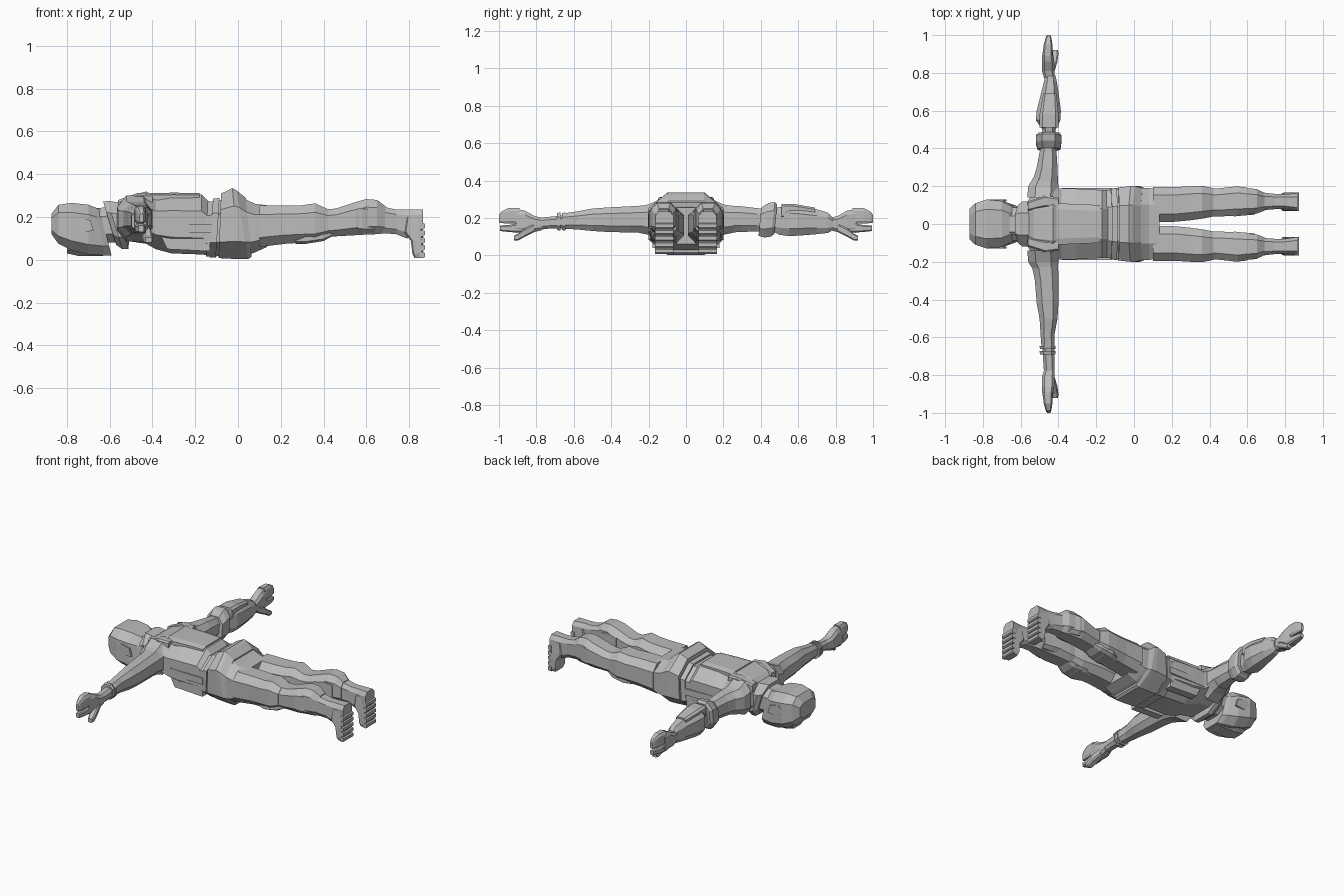
import bpy, bmesh, math
from mathutils import Vector

grey = bpy.data.materials.new("plain_grey")
grey.diffuse_color = (0.5, 0.5, 0.5, 1)
ORDER = {"x": (0, 1, 2), "y": (1, 0, 2), "z": (2, 0, 1)}


def loft(name, axis, sections, cut=0.5, mirror=False):
    """Faceted tube; each section is (position, a0, a1, b0, b1[, shear])."""
    bm = bmesh.new()
    rings = []
    k = 1 - cut
    shape = [(1, k), (k, 1), (-k, 1), (-1, k), (-1, -k), (-k, -1), (k, -1), (1, -k)]
    for s in sections:
        pos, a0, a1, b0, b1 = s[:5]
        shear = s[5] if len(s) > 5 else 0
        ring = []
        for u, v in shape:
            p = [0, 0, 0]
            i, j, m = ORDER[axis]
            p[j] = (a0 + a1) / 2 + u * (a1 - a0) / 2
            p[m] = (b0 + b1) / 2 + v * (b1 - b0) / 2
            p[i] = pos + shear * v * (b1 - b0) / 2
            ring.append(bm.verts.new(p))
        rings.append(ring)
    for r0, r1 in zip(rings, rings[1:]):
        for n in range(8):
            bm.faces.new((r0[n], r0[(n + 1) % 8], r1[(n + 1) % 8], r1[n]))
    bm.faces.new(rings[0])
    bm.faces.new(rings[-1])
    return finish(name, bm, mirror)


def prism(name, outline, y0, y1, mirror=False):
    """Outline in x and z, extruded along y."""
    bm = bmesh.new()
    a = [bm.verts.new((x, y0, z)) for x, z in outline]
    b = [bm.verts.new((x, y1, z)) for x, z in outline]
    bm.faces.new(a)
    bm.faces.new(b)
    n = len(a)
    for i in range(n):
        bm.faces.new((a[i], a[(i + 1) % n], b[(i + 1) % n], b[i]))
    return finish(name, bm, mirror)


def finish(name, bm, mirror):
    bmesh.ops.recalc_face_normals(bm, faces=bm.faces)
    me = bpy.data.meshes.new(name)
    bm.to_mesh(me)
    bm.free()
    me.materials.append(grey)
    ob = bpy.data.objects.new(name, me)
    bpy.context.collection.objects.link(ob)
    if mirror:
        mod = ob.modifiers.new("other_side", "MIRROR")
        mod.use_axis = (False, True, False)
        mod.use_mirror_merge = False
    return ob


# Head, ears, neck and collar
loft("head", "x", [(-0.872, -.08, .08, .12, .215), (-0.84, -.11, .11, .075, .257),
                   (-0.78, -.13, .13, .045, .266), (-0.70, -.122, .122, .025, .258),
                   (-0.645, -.10, .10, .02, .245, -.2), (-0.618, -.085, .085, .02, .235, -.25)], .4)
prism("ear", [(-.78, .17), (-.75, .2), (-.69, .185), (-.675, .135), (-.74, .13)], .118, .13, True)
loft("jaw", "x", [(-.80, -.06, .06, .03, .12), (-.74, -.07, .07, .017, .12),
                  (-.64, -.065, .065, .017, .12), (-.605, -.05, .05, .025, .1)], .4)
loft("neck", "x", [(-.68, -.085, .085, .08, .24), (-.56, -.09, .09, .08, .25)])
loft("collar", "x", [(-.60, -.10, .10, .07, .272, -.3), (-.575, -.118, .118, .05, .275, -.3),
                     (-.54, -.118, .118, .05, .27, -.25), (-.51, -.09, .09, .08, .27)])

# Torso and jacket
loft("torso", "x", [(-.57, -.11, .11, .10, .26), (-.53, -.17, .17, .09, .29),
                    (-.43, -.195, .195, .075, .32), (-.385, -.187, .187, .05, .295),
                    (-.31, -.187, .187, .03, .306), (-.17, -.18, .18, .025, .305),
                    (-.125, -.175, .175, .02, .26)], .55)
prism("side_panel", [(-.38, .125), (-.36, .17), (-.12, .165), (-.12, .125)], .17, .19, True)
prism("chest_pocket", [(-.33, .05), (-.36, .11), (-.13, .11), (-.13, .04)], .13, .178, True)
loft("shoulder_strap", "x", [(-.56, .07, .12, .2, .28), (-.47, .09, .15, .25, .312),
                             (-.40, .08, .14, .25, .306)], .3, True)
loft("back_panel", "x", [(-.41, -.11, .11, .25, .312), (-.30, -.105, .105, .25, .314),
                         (-.18, -.1, .1, .25, .312)], .3)

# Waist bands and hip skirt
loft("waist", "x", [(-.15, -.18, .18, .015, .27), (.0, -.185, .185, .02, .29)])
loft("upper_belt", "x", [(-.125, -.185, .185, .012, .285, .06), (-.095, -.19, .19, .01, .29, .06)])
loft("belt", "x", [(-.085, -.193, .193, .008, .31, .04), (-.01, -.2, .2, .003, .335, -.1),
                   (.02, -.2, .2, .003, .325, -.17), (.05, -.19, .19, .015, .29, -.1)])
loft("hips", "x", [(.02, -.19, .19, .015, .29), (.08, -.19, .19, .035, .262),
                   (.135, -.185, .185, .06, .255)], .45)

# Legs
loft("thigh", "x", [(.10, .01, .195, .06, .255), (.22, .012, .195, .075, .255),
                    (.30, .02, .2, .08, .255), (.36, .028, .202, .08, .264),
                    (.42, .04, .19, .105, .237)], .45, True)
loft("knee_pad", "x", [(.27, .06, .17, .075, .14), (.32, .05, .19, .075, .15),
                       (.40, .06, .185, .088, .15), (.44, .07, .17, .11, .15)], .3, True)
loft("shin", "x", [(.40, .04, .185, .105, .235), (.46, .04, .19, .11, .24),
                   (.55, .045, .2, .115, .27), (.60, .05, .19, .118, .284),
                   (.65, .055, .185, .12, .28), (.69, .07, .165, .125, .25)], .45, True)
loft("boot_cuff", "x", [(.53, .04, .197, .13, .245), (.58, .045, .197, .125, .26),
                        (.64, .05, .18, .125, .25)], .3, True)
loft("ankle", "x", [(.67, .072, .168, .125, .25), (.74, .078, .16, .12, .235),
                    (.79, .08, .157, .1, .235), (.865, .068, .163, .12, .235)], .4, True)
loft("foot", "z", [(.008, .825, .864, .075, .158), (.03, .815, .864, .068, .165),
                   (.09, .808, .864, .068, .167), (.13, .775, .864, .07, .165),
                   (.2, .785, .864, .075, .16)], .25, True)
for n in range(5):
    z = .008 + n * .034
    prism("sole_tread", [(.85, z), (.868, z), (.874, z + .006), (.874, z + .024),
                         (.868, z + .028), (.85, z + .028)], .068, .166, True)

# Shoulders and upper arms
loft("shoulder", "y", [(.14, -.565, -.4, .085, .30), (.2, -.56, -.4, .11, .272),
                       (.25, -.53, -.405, .12, .262)], .5, True)
loft("left_sleeve", "y", [(-.2, -.545, -.402, .12, .268), (-.3, -.525, -.4, .122, .262),
                          (-.42, -.515, -.4, .125, .256), (-.5, -.5, -.405, .13, .25),
                          (-.58, -.495, -.42, .138, .235), (-.65, -.49, -.42, .142, .225)])
for y in (-.645, -.672):
    loft("wrist_band", "y", [(y - .018, -.498, -.417, .135, .226), (y, -.5, -.415, .132, .23)])
loft("left_forearm", "y", [(-.64, -.485, -.42, .145, .215), (-.74, -.48, -.42, .142, .205),
                           (-.8, -.475, -.42, .135, .2)])
loft("right_sleeve", "y", [(.2, -.545, -.402, .12, .268), (.3, -.515, -.405, .125, .262),
                           (.38, -.5, -.41, .128, .252), (.42, -.49, -.415, .13, .25)])
loft("elbow_band", "y", [(.395, -.51, -.39, .105, .255, .1), (.43, -.52, -.385, .095, .28, .12),
                         (.465, -.52, -.385, .1, .285, .12), (.48, -.505, -.395, .115, .27, .1)])
loft("right_forearm", "y", [(.46, -.49, -.415, .13, .25), (.50, -.485, -.415, .11, .258),
                            (.55, -.52, -.39, .103, .267), (.60, -.515, -.387, .105, .262),
                            (.70, -.49, -.4, .113, .245), (.76, -.475, -.41, .12, .228),
                            (.785, -.47, -.415, .135, .2)])
loft("forearm_guard", "y", [(.51, -.5, -.4, .2, .275), (.58, -.5, -.4, .2, .274),
                            (.69, -.48, -.41, .19, .255)], .3)
loft("right_wrist", "y", [(.76, -.475, -.42, .14, .2), (.81, -.475, -.42, .135, .205)])

# Hands
loft("palm", "y", [(.77, -.475, -.42, .135, .2), (.81, -.487, -.42, .125, .21),
                   (.86, -.487, -.422, .125, .238), (.91, -.485, -.43, .12, .25)], .4, True)
loft("upper_fingers", "y", [(.89, -.485, -.43, .17, .252), (.95, -.478, -.432, .17, .252),
                            (.985, -.468, -.437, .172, .235), (1.0, -.46, -.443, .175, .215)], .35, True)
loft("lower_fingers", "y", [(.88, -.483, -.43, .12, .175), (.95, -.475, -.433, .125, .162),
                            (.995, -.465, -.44, .13, .16)], .35, True)
loft("thumb", "y", [(.81, -.455, -.42, .125, .17), (.86, -.45, -.405, .1, .145),
                    (.90, -.44, -.4, .078, .115), (.92, -.432, -.402, .08, .105)], .35, True)
